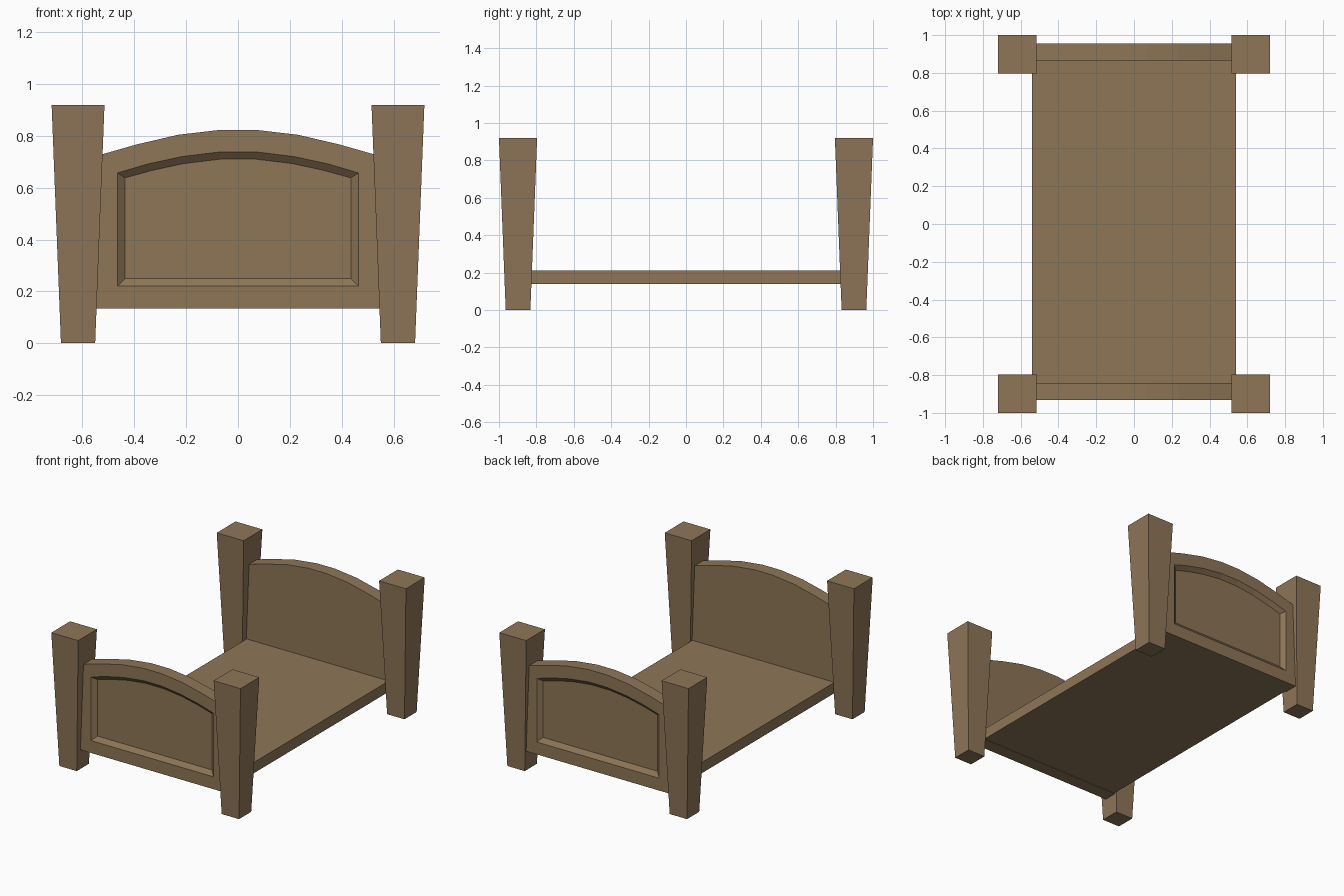
import bpy, bmesh

if "Cube" in bpy.data.objects:
    bpy.data.objects.remove(bpy.data.objects["Cube"])

wood = bpy.data.materials.new("wood")
wood.diffuse_color = (0.27, 0.18, 0.095, 1)
wood.use_nodes = True
wood.node_tree.nodes["Principled BSDF"].inputs["Base Color"].default_value = wood.diffuse_color


def finish(name, bm):
    bmesh.ops.recalc_face_normals(bm, faces=bm.faces[:])
    mesh = bpy.data.meshes.new(name)
    bm.to_mesh(mesh)
    bm.free()
    mesh.materials.append(wood)
    ob = bpy.data.objects.new(name, mesh)
    bpy.context.collection.objects.link(ob)
    return ob


def frustum(name, center, bottom, top, z0, z1):
    """Box with separate half sizes at bottom and top."""
    bm = bmesh.new()
    bmesh.ops.create_cube(bm, size=2)
    for v in bm.verts:
        hx, hy = top if v.co.z > 0 else bottom
        v.co = (center[0] + v.co.x * hx, center[1] + v.co.y * hy,
                z1 if v.co.z > 0 else z0)
    return finish(name, bm)


def arched_loop(half_arch, bottom_x, bottom_z):
    """Mirror a half arch (centre to right) and close it along the bottom."""
    left = [(-x, z) for x, z in reversed(half_arch)]
    return [(-bottom_x, bottom_z)] + left + half_arch + [(bottom_x, bottom_z)]


OUTLINE = arched_loop([(.07, .823), (.232, .804), (.39, .767), (.53, .727)], .552, .135)
RECESS = arched_loop([(.07, .738), (.217, .72), (.35, .691), (.465, .657)], .465, .22)
PANEL = arched_loop([(.07, .71), (.21, .693), (.33, .667), (.435, .638)], .435, .25)


def board(name, outer_y, side):
    """Arched board; the recessed panel faces outward (side = -1 front, 1 back)."""
    bm = bmesh.new()
    thick, depth = 0.09, 0.025

    def ring(points, inset):
        return [bm.verts.new((x, outer_y - side * inset, z)) for x, z in points]

    rings = [ring(OUTLINE, thick), ring(OUTLINE, 0), ring(RECESS, 0), ring(PANEL, depth)]
    for a, b in zip(rings, rings[1:]):
        for i in range(len(a)):
            j = (i + 1) % len(a)
            bm.faces.new((a[i], a[j], b[j], b[i]))
    bm.faces.new(rings[0])
    bm.faces.new(rings[-1])
    return finish(name, bm)


# Tapered corner posts
for end, sy in (("front", -1), ("back", 1)):
    for hand, sx in (("left", -1), ("right", 1)):
        frustum(f"{end}_{hand}_post", (sx * .617, sy * .898),
                (.066, .066), (.102, .102), 0, .92)

# Arched end boards
board("footboard", -.931, -1)
board("headboard", .956, 1)

# Bed base slab
frustum("bed_base", (0, .013), (.54, .86), (.54, .86), .138, .212)
